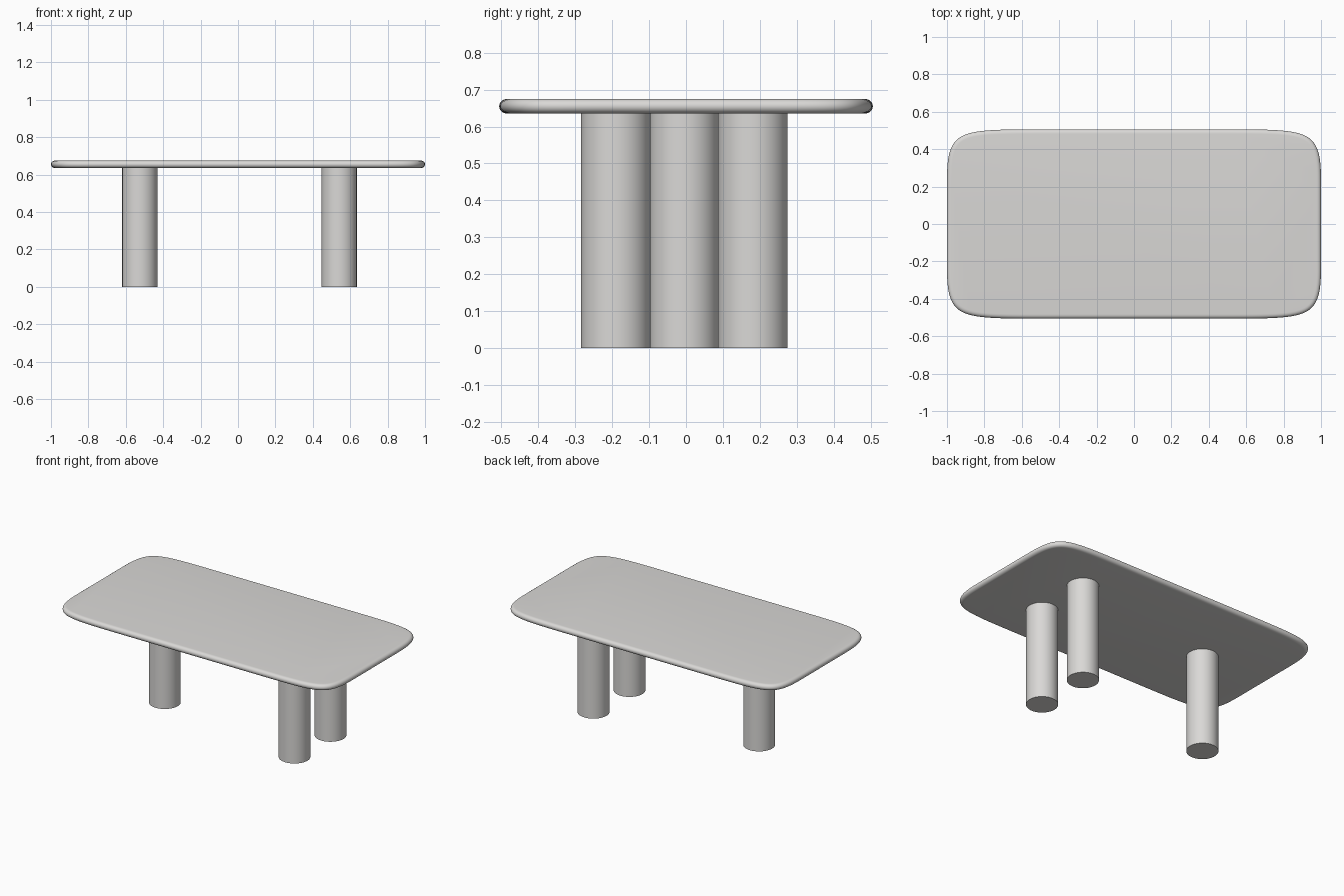
import bpy, bmesh, math
from mathutils import Vector

if "Cube" in bpy.data.objects:
    bpy.data.objects.remove(bpy.data.objects["Cube"])

mat = bpy.data.materials.new("warm light grey")
mat.diffuse_color = (0.70, 0.69, 0.675, 1)
mat.use_nodes = True
mat.node_tree.nodes["Principled BSDF"].inputs["Base Color"].default_value = mat.diffuse_color


def finish(name, bm, angle):
    bmesh.ops.recalc_face_normals(bm, faces=bm.faces)
    me = bpy.data.meshes.new(name)
    bm.to_mesh(me)
    bm.free()
    me.materials.append(mat)
    ob = bpy.data.objects.new(name, me)
    bpy.context.collection.objects.link(ob)
    bpy.ops.object.select_all(action='DESELECT')
    ob.select_set(True)
    bpy.context.view_layer.objects.active = ob
    bpy.ops.object.shade_smooth_by_angle(angle=math.radians(angle))
    return ob


# Tabletop outline: closed cubic B-spline through a soft-cornered rectangle
HX, HY, SX, SY = 1.0, 0.506, 0.62, 0.225
cage = [(-SX, -HY), (SX, -HY), (HX, -HY), (HX, -SY), (HX, SY), (HX, HY),
        (SX, HY), (-SX, HY), (-HX, HY), (-HX, SY), (-HX, -SY), (-HX, -HY)]


# Insert collinear points so that the straight runs stay straight
def spline(points, steps=14):
    pts = [Vector(p) for p in points]
    n, out = len(pts), []
    for i in range(n):
        a, b, c, d = (pts[(i + k - 1) % n] for k in range(4))
        for s in range(steps):
            t = s / steps
            out.append((a * (1 - t) ** 3 + b * (3 * t**3 - 6 * t**2 + 4)
                        + c * (-3 * t**3 + 3 * t**2 + 3 * t + 1) + d * t**3) / 6)
    return out


outline = spline(cage)
n = len(outline)
normals = []
for i in range(n):
    d = (outline[(i + 1) % n] - outline[i - 1]).normalized()
    normals.append(Vector((d.y, -d.x)))

# Tabletop: outline swept along a rounded edge profile, capped flat
Z0, Z1, INSET = 0.635, 0.675, 0.024
mid, half = (Z0 + Z1) / 2, (Z1 - Z0) / 2
bm = bmesh.new()
rings = []
for k in range(13):
    a = -math.pi / 2 + math.pi * k / 12
    inset = INSET * (1 - max(0, math.cos(a)) ** 0.9)
    z = mid + half * math.sin(a)
    rings.append([bm.verts.new((p.x - q.x * inset, p.y - q.y * inset, z))
                  for p, q in zip(outline, normals)])
for lo, hi in zip(rings, rings[1:]):
    for i in range(n):
        j = (i + 1) % n
        bm.faces.new((lo[i], lo[j], hi[j], hi[i]))
bm.faces.new(rings[0])
bm.faces.new(rings[-1])
finish("tabletop", bm, 40)

# Three cylindrical legs: one on the left, a pair on the right
legs = {"left_leg": (-0.525, -0.005),
        "right_front_leg": (0.541, -0.19),
        "right_back_leg": (0.541, 0.181)}
TOP = 0.645
for name, (x, y) in legs.items():
    bm = bmesh.new()
    bmesh.ops.create_cone(bm, cap_ends=True, segments=64, radius1=0.094,
                          radius2=0.094, depth=TOP)
    bmesh.ops.translate(bm, verts=bm.verts, vec=(x, y, TOP / 2))
    finish(name, bm, 40)
